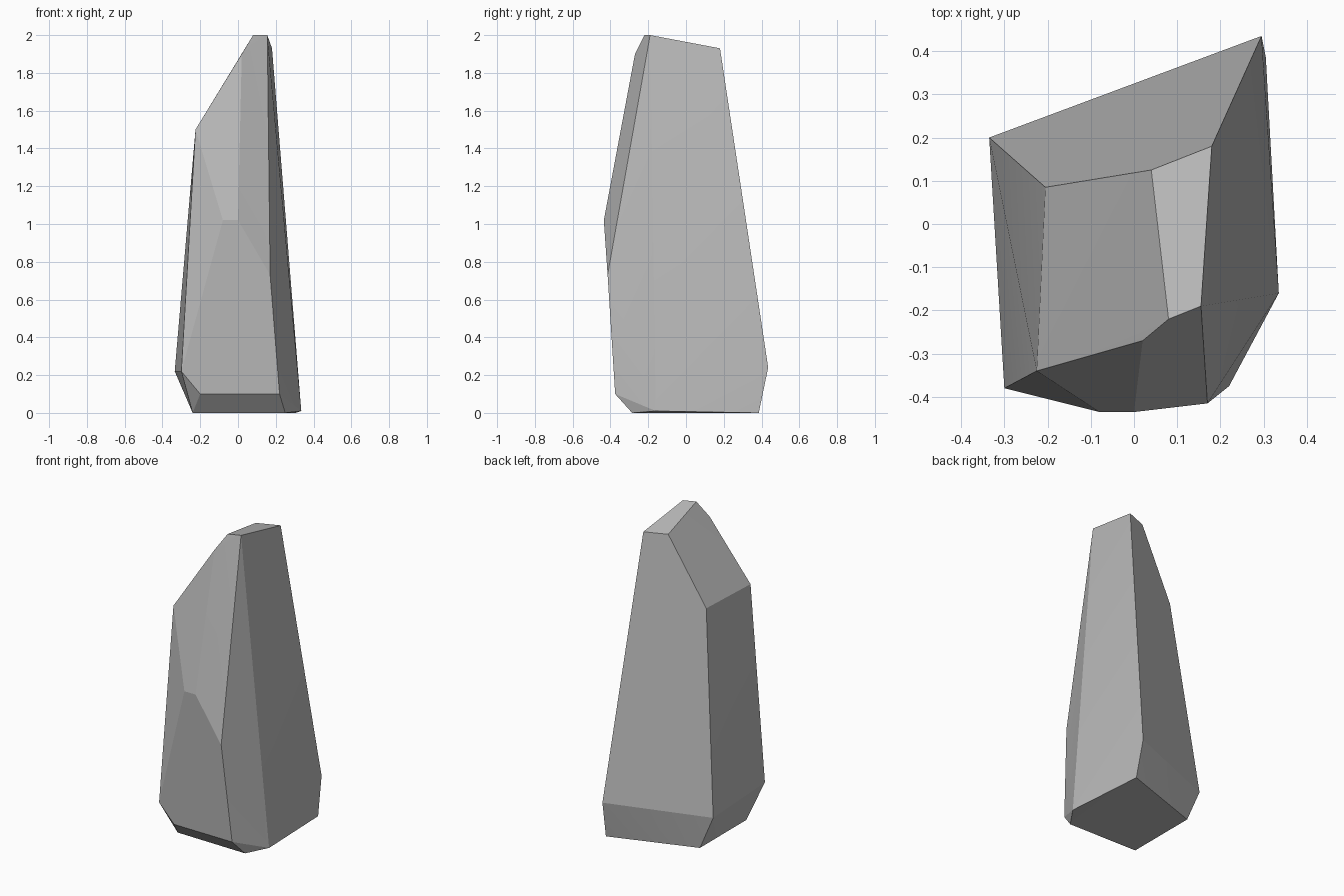
import bpy
import bmesh
import math

# Remove the default cube
default_cube = bpy.data.objects.get("Cube")
if default_cube:
    bpy.data.objects.remove(default_cube, do_unlink=True)

# Stone colour
stone = bpy.data.materials.new("stone_grey")
stone.use_nodes = True
colour = (0.5, 0.5, 0.5, 1.0)
stone.diffuse_color = colour
shader = next(n for n in stone.node_tree.nodes if n.type == "BSDF_PRINCIPLED")
shader.inputs["Base Color"].default_value = colour
shader.inputs["Roughness"].default_value = 0.9

# Corners of the rock, grouped by the facet they bound
tip_facet = [(0.08, -0.22, 2), (0.155, -0.19, 2),
             (0.18, 0.18, 1.93), (0.04, 0.125, 1.93)]
shoulder = [(0.02, -0.27, 1.9), (-0.225, -0.34, 1.5), (-0.205, 0.085, 1.5),
            (0.17, -0.21, 1.75)]
front_ridge = [(-0.08, -0.435, 1.02), (0, -0.435, 1.02), (0.17, -0.415, 0.73)]
widest_ring = [(-0.3, -0.38, 0.22), (-0.335, 0.2, 0.22), (0.295, 0.435, 0.24)]
front_foot = [(-0.2, -0.37, 0.1), (0.22, -0.375, 0.1)]
base = [(-0.24, -0.275, 0), (0.25, -0.285, 0), (0.335, -0.16, 0.01),
        (0.305, 0.385, 0), (-0.24, 0.2, 0)]

# Wrap the corners in one faceted solid
bm = bmesh.new()
for group in (tip_facet, shoulder, front_ridge, widest_ring, front_foot, base):
    for corner in group:
        bm.verts.new(corner)
hull = bmesh.ops.convex_hull(bm, input=bm.verts[:])
unused = [g for g in hull["geom_interior"] if isinstance(g, bmesh.types.BMVert)]
bmesh.ops.delete(bm, geom=unused, context="VERTS")

# Merge nearly level triangles into broad facets
bmesh.ops.dissolve_limit(bm, angle_limit=math.radians(2),
                         verts=bm.verts[:], edges=bm.edges[:])
bmesh.ops.recalc_face_normals(bm, faces=bm.faces[:])

mesh = bpy.data.meshes.new("standing_rock")
bm.to_mesh(mesh)
bm.free()
mesh.materials.append(stone)
rock = bpy.data.objects.new("standing_rock", mesh)
bpy.context.collection.objects.link(rock)

# Soften shallow creases, keep the facet edges sharp
bpy.ops.object.select_all(action="DESELECT")
rock.select_set(True)
bpy.context.view_layer.objects.active = rock
bpy.ops.object.shade_smooth_by_angle(angle=math.radians(12))
